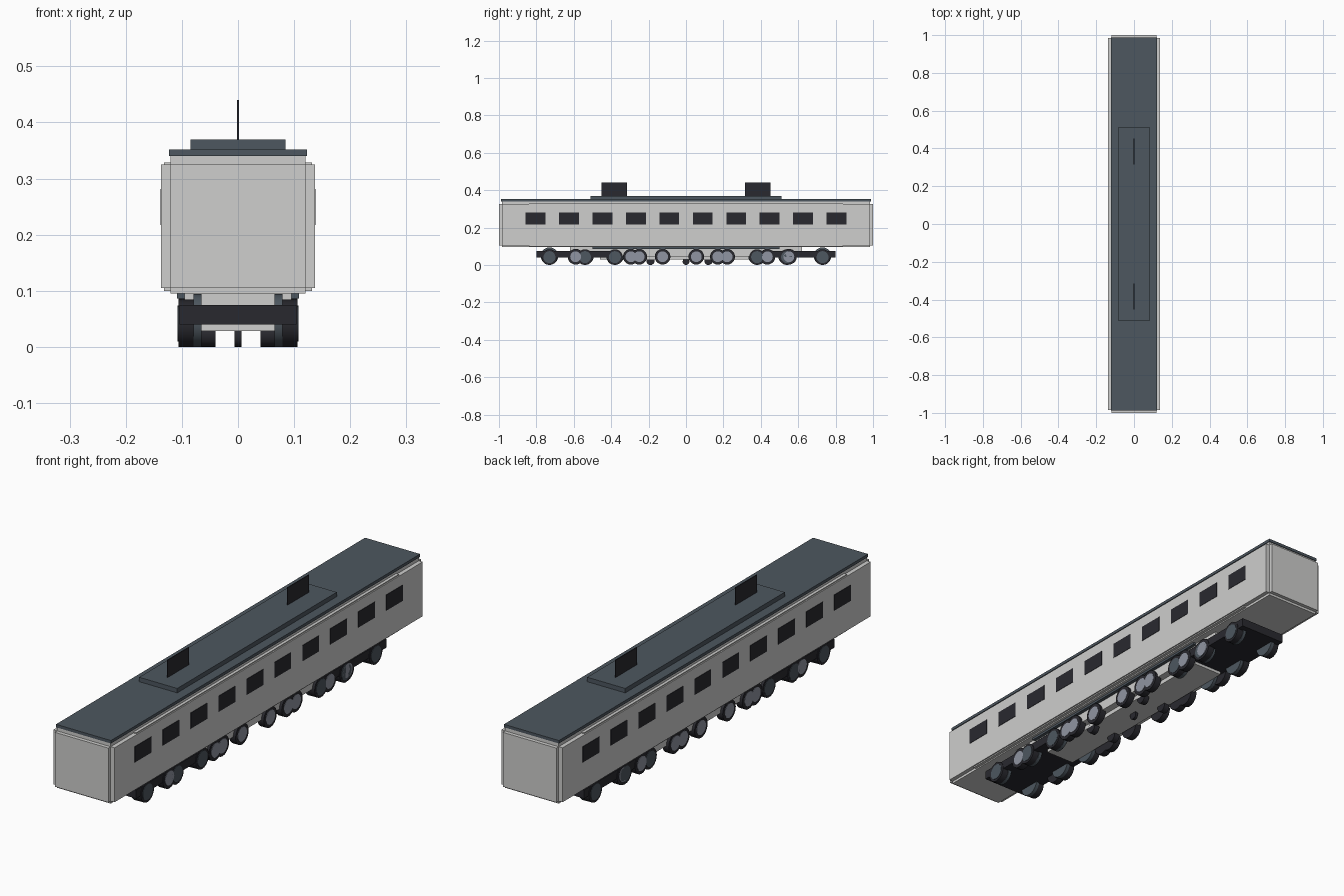
import bpy, math

if "Cube" in bpy.data.objects:
    bpy.data.objects.remove(bpy.data.objects["Cube"])


def material(name, rgb):
    m = bpy.data.materials.new(name)
    m.diffuse_color = (*rgb, 1)
    m.use_nodes = True
    m.node_tree.nodes["Principled BSDF"].inputs["Base Color"].default_value = m.diffuse_color
    return m


BODY = material("light grey", (0.62, 0.62, 0.61))
SLATE = material("slate", (0.075, 0.095, 0.115))
DARK = material("near black", (0.022, 0.022, 0.028))
HUB = material("hub grey", (0.28, 0.30, 0.36))


def box(name, x, y, z, mat):
    """Box from (min, max) pairs on each axis."""
    bpy.ops.mesh.primitive_cube_add(size=1, location=[sum(p) / 2 for p in (x, y, z)])
    o = bpy.context.object
    o.name = name
    o.scale = [p[1] - p[0] for p in (x, y, z)]
    bpy.ops.object.transform_apply(location=False, rotation=False, scale=True)
    o.data.materials.append(mat)
    return o


def disc(name, x0, x1, y, z, r, mat):
    """Cylinder whose axle runs along x."""
    bpy.ops.mesh.primitive_cylinder_add(vertices=20, radius=r, depth=abs(x1 - x0),
                                        location=((x0 + x1) / 2, y, z),
                                        rotation=(0, math.pi / 2, 0))
    o = bpy.context.object
    o.name = name
    o.data.materials.append(mat)
    bpy.ops.object.shade_smooth_by_angle()


def sym(v):
    return (-v, v)


# Carriage body: stepped overlapping shells
box("body_core", sym(0.12), sym(0.985), (0.095, 0.34), BODY)
box("body_sides", sym(0.137), sym(0.985), (0.105, 0.325), BODY)
box("body_ends", sym(0.12), sym(1.0), (0.105, 0.325), BODY)
box("body_side_rail", sym(0.132), sym(0.84), (0.10, 0.329), BODY)

# Roof, raised deck and roof fins
box("roof", sym(0.123), sym(0.988), (0.34, 0.352), SLATE)
box("roof_deck", sym(0.085), sym(0.51), (0.352, 0.37), SLATE)
for s in (-1, 1):
    box("roof_fin", sym(0.002), sorted((s * 0.315, s * 0.452)), (0.37, 0.44), DARK)

# Underframe and end bogie plates
box("underframe", sym(0.095), sym(0.62), (0.045, 0.095), BODY)
box("underframe_belly", sym(0.065), sym(0.46), (0.028, 0.05), BODY)
box("underframe_strip", sym(0.109), sym(0.50), (0.086, 0.096), SLATE)
for s in (-1, 1):
    box("bogie_plate", sym(0.104), sorted((s * 0.37, s * 0.80)), (0.04, 0.075), DARK)

for s in (-1, 1):
    # Windows
    for i in range(10):
        y = -0.804 + i * 0.1787
        box("window", sorted((s * 0.134, s * 0.1385)), (y - 0.053, y + 0.053),
            (0.217, 0.281), DARK)
    # Outer wheels with pale hub faces
    for y in (-0.59, -0.295, -0.25, -0.125, 0.055, 0.17, 0.22, 0.435, 0.55):
        disc("outer_wheel", s * 0.078, s * 0.106, y, 0.044, 0.042, DARK)
        disc("wheel_hub", s * 0.10, s * 0.1075, y, 0.044, 0.029, HUB)
    # Inner bogie wheels
    for y in (-0.73, -0.54, -0.38, 0.38, 0.54, 0.73):
        disc("inner_wheel", s * 0.065, s * 0.079, y, 0.047, 0.047, SLATE)
        disc("inner_tyre", s * 0.079, s * 0.106, y, 0.042, 0.042, DARK)
        disc("inner_face", s * 0.10, s * 0.1075, y, 0.042, 0.032, SLATE)
    # Small rollers under the belly
    for y in (-0.19, 0.12):
        disc("belly_roller", s * 0.04, s * 0.065, y, 0.022, 0.022, DARK)

# Centre roller
disc("centre_roller", -0.006, 0.006, 0, 0.018, 0.018, DARK)
